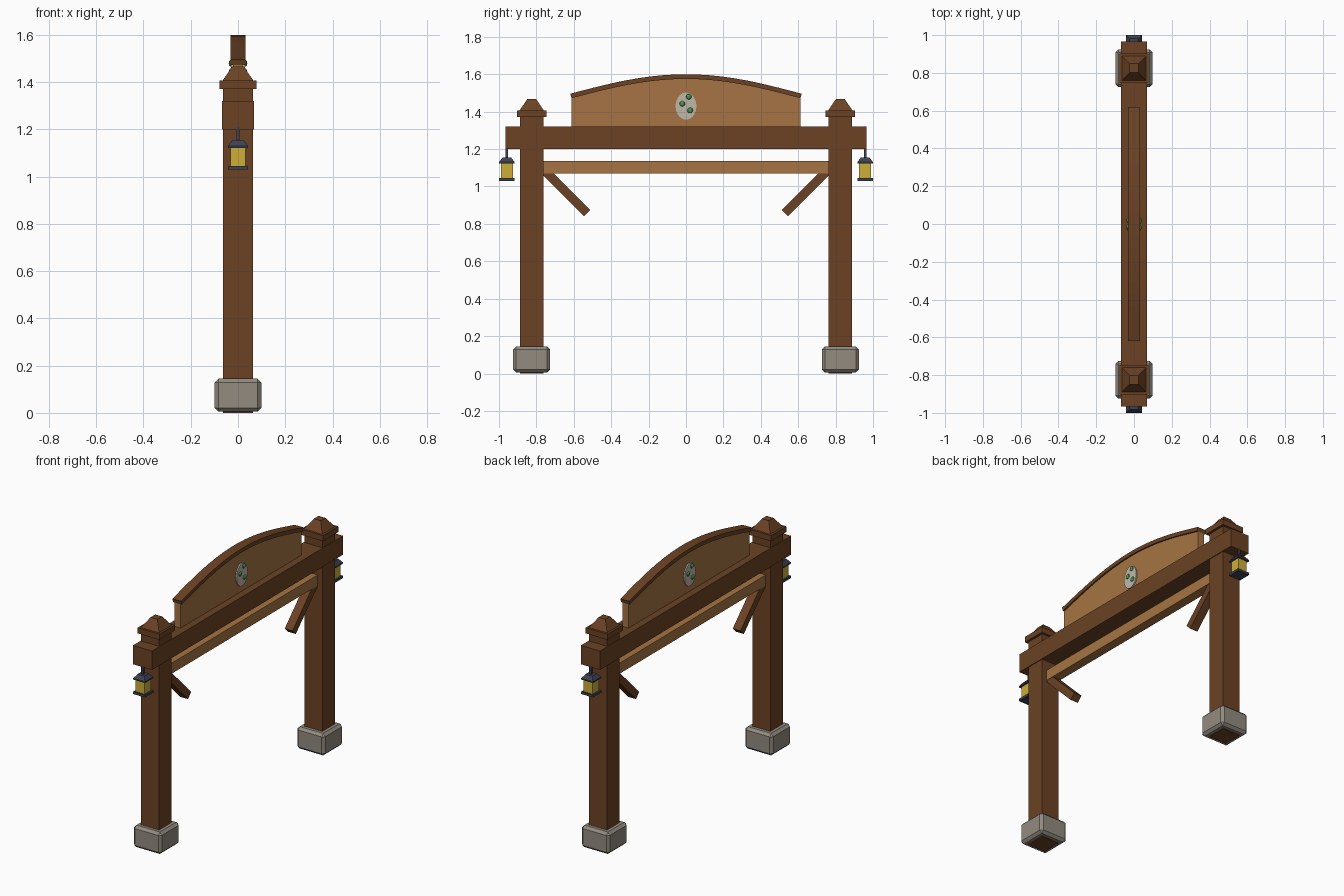
import bpy, bmesh, math
from mathutils import Matrix, Vector

if "Cube" in bpy.data.objects:
    bpy.data.objects.remove(bpy.data.objects["Cube"])


def material(name, rgb):
    m = bpy.data.materials.new(name)
    lin = [(c / 255 / 12.92) if c < 11 else ((c / 255 + 0.055) / 1.055) ** 2.4 for c in rgb]
    m.diffuse_color = (*lin, 1)
    m.use_nodes = True
    m.node_tree.nodes["Principled BSDF"].inputs["Base Color"].default_value = m.diffuse_color
    return m


WOOD = material("dark wood", (107, 66, 36))
PLANK = material("light wood", (166, 116, 67))
STONE = material("grey stone", (146, 139, 128))
METAL = material("dark metal", (62, 66, 80))
GLOW = material("lantern yellow", (204, 174, 55))
PALE = material("pale stone", (192, 185, 170))
GREEN = material("leaf green", (80, 150, 80))


def finish(name, bm, mat):
    bmesh.ops.recalc_face_normals(bm, faces=bm.faces)
    me = bpy.data.meshes.new(name)
    bm.to_mesh(me)
    bm.free()
    me.materials.append(mat)
    ob = bpy.data.objects.new(name, me)
    bpy.context.collection.objects.link(ob)
    return ob


def box(name, mat, centre, size, tilt=0, bevel=0):
    bm = bmesh.new()
    bmesh.ops.create_cube(bm, size=1, matrix=Matrix.Diagonal((*size, 1)))
    if bevel:
        bmesh.ops.bevel(bm, geom=bm.edges[:], offset=bevel, segments=1, affect='EDGES')
    bm.transform(Matrix.Translation(centre) @ Matrix.Rotation(tilt, 4, 'X'))
    return finish(name, bm, mat)


def frustum(name, mat, y, levels):
    """Square stack of (half width, z) rings, capped at both ends."""
    bm = bmesh.new()
    rings = [[bm.verts.new((sx * h, y + sy * h, z))
              for sx, sy in ((-1, -1), (1, -1), (1, 1), (-1, 1))] for h, z in levels]
    for a, b in zip(rings, rings[1:]):
        for i in range(4):
            bm.faces.new((a[i], a[(i + 1) % 4], b[(i + 1) % 4], b[i]))
    bm.faces.new(rings[0])
    bm.faces.new(rings[-1])
    return finish(name, bm, mat)


def slab(name, mat, outline, half):
    """Extrude a (y, z) outline along x."""
    bm = bmesh.new()
    a = [bm.verts.new((-half, y, z)) for y, z in outline]
    b = [bm.verts.new((half, y, z)) for y, z in outline]
    n = len(a)
    for i in range(n):
        bm.faces.new((a[i], a[(i + 1) % n], b[(i + 1) % n], b[i]))
    bm.faces.new(a)
    bm.faces.new(b)
    return finish(name, bm, mat)


# posts, footings, caps, braces and lanterns on both ends
for s, side in ((-1, "left"), (1, "right")):
    y = s * 0.825
    box(side + "_footing", STONE, (0, y, 0.075), (0.198, 0.198, 0.14), bevel=0.016)
    box(side + "_post", WOOD, (0, y, 0.69), (0.126, 0.126, 1.38))
    box(side + "_cap_slab", WOOD, (0, y, 1.389), (0.156, 0.156, 0.036))
    frustum(side + "_cap_peak", WOOD, y, [(0.066, 1.405), (0.024, 1.467)])
    box(side + "_brace", WOOD, (0, s * 0.645, 0.975), (0.055, 0.33, 0.047), tilt=s * math.pi / 4)

    ly = s * 0.958
    box(side + "_lantern_hanger", METAL, (0, ly, 1.175), (0.014, 0.014, 0.07))
    frustum(side + "_lantern_roof", METAL, ly,
            [(0.042, 1.122), (0.042, 1.130), (0.024, 1.154)])
    box(side + "_lantern_glass", GLOW, (0, ly, 1.083), (0.064, 0.064, 0.085))
    box(side + "_lantern_base", METAL, (0, ly, 1.037), (0.084, 0.084, 0.015))

# main beam and lower rail
box("main_beam", WOOD, (0, 0, 1.26), (0.136, 1.93, 0.12))
box("lower_rail", PLANK, (0, 0, 1.103), (0.06, 1.53, 0.068))

# arched sign board with a bent trim on top
N, W, RISE = 20, 0.612, 0.103
arc, top = [], []
for i in range(N + 1):
    t = 2 * i / N - 1
    p = Vector((t * W, 1.575 - RISE * (1 - math.cos(t * math.pi / 2))))
    slope = -RISE * math.pi / 2 / W * math.sin(t * math.pi / 2)
    arc.append(p)
    top.append(p + Vector((-slope, 1)).normalized() * 0.025)
slab("sign_board", PLANK, [(-W, 1.315)] + [tuple(p) for p in arc] + [(W, 1.315)], 0.022)
slab("sign_trim", WOOD, [tuple(p) for p in arc] + [tuple(p) for p in reversed(top)], 0.031)

# oval emblem with three green buds on each face
slab("emblem", PALE, [(0.056 * math.cos(a), 1.43 + 0.073 * math.sin(a))
                      for a in (2 * math.pi * k / 20 for k in range(20))], 0.03)
for s, side in ((-1, "back"), (1, "front")):
    bm = bmesh.new()
    for dy, z in ((0.015, 1.48), (-0.02, 1.443), (0.022, 1.407)):
        bmesh.ops.create_uvsphere(bm, u_segments=10, v_segments=6, radius=0.015,
                                  matrix=Matrix.Translation((s * 0.03, s * dy, z))
                                  @ Matrix.Diagonal((0.65, 1, 1, 1)))
    finish(side + "_emblem_buds", bm, GREEN)
